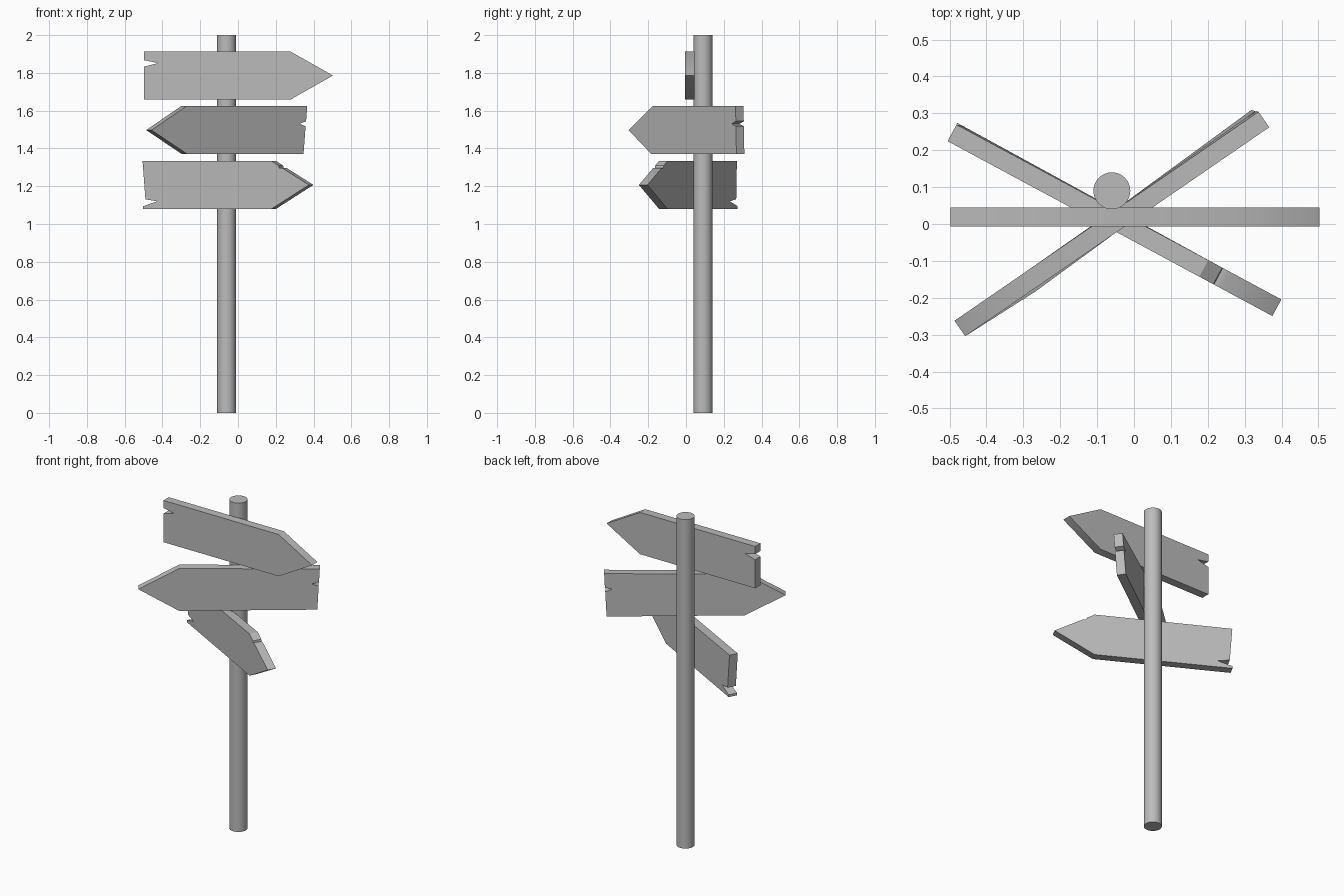
import bpy
import math

cube = bpy.data.objects.get("Cube")
if cube:
    bpy.data.objects.remove(cube, do_unlink=True)

GREY = (0.5, 0.5, 0.5, 1)
mat = bpy.data.materials.new("plain grey")
mat.use_nodes = True
mat.diffuse_color = GREY
mat.node_tree.nodes["Principled BSDF"].inputs["Base Color"].default_value = GREY

THICK, LENGTH, HALF = 0.051, 0.5, 0.127   # board thickness, half length, half height
SHOULDER = 0.275                          # where the arrow point starts


def finish(obj):
    """Give the object its material and smooth its shallow edges."""
    obj.data.materials.append(mat)
    bpy.ops.object.select_all(action='DESELECT')
    obj.select_set(True)
    bpy.context.view_layer.objects.active = obj
    bpy.ops.object.shade_smooth_by_angle(angle=math.radians(30))


def board(name, centre, degrees, notch, chip=(), tail=(0, 0), warp=0):
    """Arrow board pointing along +u; notch and chip are (u, z) outline points.
    tail moves the lower tail corner (u, depth), warp the lower shoulder's depth."""
    outline = [(-LENGTH + tail[0], -HALF, tail[1]), (SHOULDER, -HALF, warp),
               (LENGTH, 0, 0)]
    outline += [(u, z, 0) for u, z in chip]
    outline += [(SHOULDER, HALF, 0), (-LENGTH, HALF, 0)]
    outline += [(u, z, tail[1] * (HALF - z) / (2 * HALF)) for u, z in notch]

    count = len(outline)
    verts = [(u, d + side * THICK / 2, z) for side in (-1, 1) for u, z, d in outline]
    faces = [list(range(count)), list(range(2 * count - 1, count - 1, -1))]
    for i in range(count):
        j = (i + 1) % count
        faces.append((j, i, i + count, j + count))
    mesh = bpy.data.meshes.new(name)
    mesh.from_pydata(verts, [], faces)
    mesh.update()
    obj = bpy.data.objects.new(name, mesh)
    bpy.context.collection.objects.link(obj)
    obj.location = centre
    obj.rotation_euler.z = math.radians(degrees)
    finish(obj)


# Round pole behind the boards
bpy.ops.mesh.primitive_cylinder_add(vertices=32, radius=0.05, depth=2,
                                    location=(-0.06, 0.09, 1))
pole = bpy.context.object
pole.name = "pole"
finish(pole)

# Arrow boards with a split in each tail
board("top_board", (0.003, 0.019, 1.786), 0,
      [(-0.5, 0.081), (-0.426, 0.066), (-0.5, 0.047)])
board("middle_board", (-0.06, 0, 1.497), 214.5,
      [(-0.496, 0.047), (-0.455, 0.033), (-0.494, 0.021)],
      tail=(0.0135, -0.015), warp=0.008)
board("lower_board", (-0.053, 0.01, 1.207), -28.3,
      [(-0.485, -0.076), (-0.415, -0.087), (-0.5, -0.113)],
      chip=[(0.338, 0.09), (0.32, 0.09), (0.318, 0.102)],
      tail=(0, 0.005))
